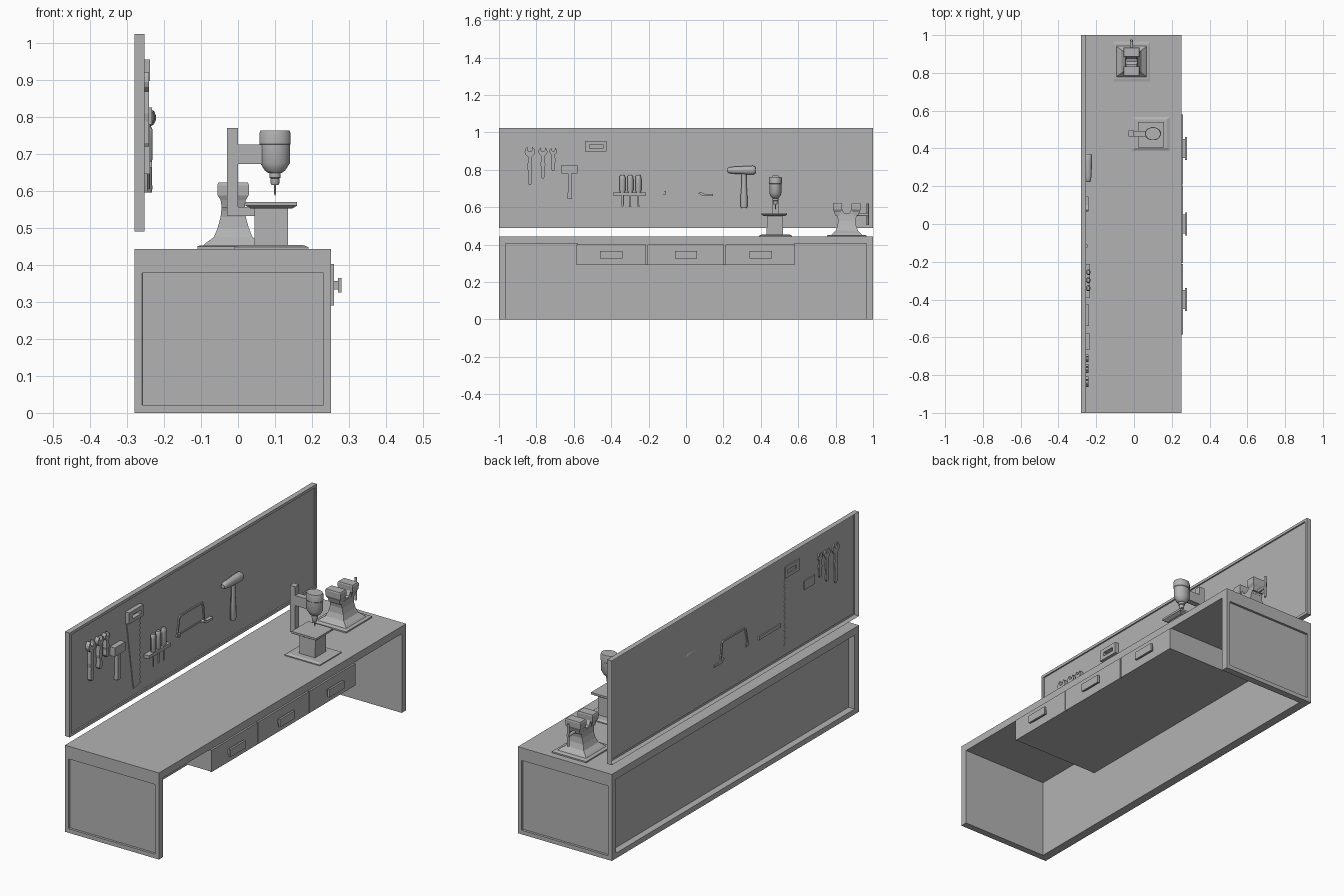
import bpy, bmesh
from math import pi, sin, cos, sqrt

if "Cube" in bpy.data.objects:
    bpy.data.objects.remove(bpy.data.objects["Cube"])

# Dark grey used on every part
grey = bpy.data.materials.new("dark_grey")
grey.diffuse_color = (.45, .45, .45, 1)
grey.use_nodes = True
grey.node_tree.nodes["Principled BSDF"].inputs["Base Color"].default_value = grey.diffuse_color


def finish(name, bm, smooth=False):
    bmesh.ops.recalc_face_normals(bm, faces=bm.faces[:])
    me = bpy.data.meshes.new(name)
    bm.to_mesh(me)
    bm.free()
    me.materials.append(grey)
    ob = bpy.data.objects.new(name, me)
    bpy.context.collection.objects.link(ob)
    if smooth:
        bpy.ops.object.select_all(action='DESELECT')
        ob.select_set(True)
        bpy.context.view_layer.objects.active = ob
        bpy.ops.object.shade_smooth_by_angle(angle=0.7)
    return ob


def plate_bm(pts, x0, x1):
    """Extrude a (y, z) outline along x."""
    bm = bmesh.new()
    a = [bm.verts.new((x0, y, z)) for y, z in pts]
    b = [bm.verts.new((x1, y, z)) for y, z in pts]
    bm.faces.new(a)
    bm.faces.new(b)
    for i in range(len(a)):
        j = (i + 1) % len(a)
        bm.faces.new((a[i], a[j], b[j], b[i]))
    bmesh.ops.recalc_face_normals(bm, faces=bm.faces[:])
    return bm


def plate(name, pts, x0, x1, smooth=False):
    return finish(name, plate_bm(pts, x0, x1), smooth)


def rect(y0, y1, z0, z1):
    return [(y0, z0), (y1, z0), (y1, z1), (y0, z1)]


def box(name, x0, x1, y0, y1, z0, z1):
    return plate(name, rect(y0, y1, z0, z1), x0, x1)


def recess(bm, face, border, depth, top=None):
    """Flat border around a face, then a straight-sided recess."""
    bmesh.ops.inset_region(bm, faces=[face], thickness=border)
    if top:
        for v in face.verts:
            if v.co.z > .2:
                v.co.z = top
    bmesh.ops.inset_region(bm, faces=[face], thickness=.0001, depth=-depth)


def loft(name, centre, sections, n=16, axis='Z'):
    """Rings of (position, half width x, half width other) along z or y."""
    bm = bmesh.new()
    k = sqrt(2) if n == 4 else 1
    rings = []
    for t, a, b in sections:
        ring = []
        for i in range(n):
            w = 2 * pi * (i + 0.5) / n
            u, v = centre[0] + a * k * cos(w), centre[1] + b * k * sin(w)
            ring.append(bm.verts.new((u, v, t) if axis == 'Z' else (u, t, v)))
        rings.append(ring)
    for r, s in zip(rings, rings[1:]):
        for i in range(n):
            j = (i + 1) % n
            bm.faces.new((r[i], r[j], s[j], s[i]))
    bm.faces.new(rings[0])
    bm.faces.new(rings[-1])
    return finish(name, bm, n > 4)


# Bench: top and ends as one arch, with a recessed panel in each end
bm = plate_bm([(-1, 0), (-1, .443), (1, .443), (1, 0),
               (.965, 0), (.965, .405), (-.965, .405), (-.965, 0)], -.28, .252)
for f in [f for f in bm.faces if abs(f.calc_center_median().y) > .99]:
    recess(bm, f, .03, .012, .378)
finish("bench_frame", bm)
box("bench_back_panel", -.245, -.235, -.965, .965, 0, .405)
box("bench_back_rail", -.28, -.245, -.965, .965, 0, .027)

# Drawers
box("drawer_case", -.24, .25, -.58, .58, .29, .405)
for i, (y0, y1) in enumerate([(-.585, -.213), (-.207, .203), (.21, .58)]):
    box(f"drawer_front_{i}", .25, .259, y0, y1, .29, .402)
    y = (-.4, 0, .4)[i]
    box(f"handle_stem_{i}", .257, .272, y - .05, y + .05, .333, .357)
    box(f"handle_plate_{i}", .27, .28, y - .06, y + .06, .325, .365)

# Tool board: open-backed tray with a framed front
bm = plate_bm(rect(-1, 1, .49, 1.024), -.28, -.253)
back = [f for f in bm.faces if f.calc_center_median().x < -.279]
front = [f for f in bm.faces if f.calc_center_median().x > -.254]
recess(bm, front[0], .02, .007)
bmesh.ops.delete(bm, geom=back, context='FACES_ONLY')
finish("tool_board", bm)

# Drill press
c = (.1, .478)
loft("drill_base", (.09, .478), [(.44, .1, .088), (.448, .1, .088), (.454, .085, .076)], 4)
loft("drill_pedestal", (.09, .475), [(.45, .045, .044), (.557, .045, .042)], 4)
loft("drill_table", (.09, .472), [(.552, .055, .055), (.56, .07, .068), (.57, .07, .068)], 4)
box("drill_bracket", -.03, .06, .463, .493, .532, .556)
box("drill_column", -.03, 0, .462, .494, .532, .77)
box("drill_arm", -.005, .08, .463, .493, .673, .725)
loft("drill_head", c, [(.648, .018, .016), (.655, .028, .024), (.675, .041, .033), (.725, .041, .033),
                       (.727, .043, .035), (.755, .043, .035), (.763, .04, .033)])
loft("drill_chuck", c, [(.616, .01, .01), (.62, .012, .012), (.634, .012, .012),
                        (.636, .016, .016), (.655, .016, .016)], 12)
loft("drill_bit", c, [(.588, .001, .001), (.595, .003, .003), (.618, .003, .003)], 8)

# Bench vice
v = (-.013, .86)
loft("vice_base", v, [(.44, .097, .105), (.45, .097, .105), (.453, .09, .092)], 4)
loft("vice_pedestal", v, [(.45, .083, .085), (.46, .073, .075), (.475, .052, .06), (.5, .042, .05),
                          (.53, .034, .047), (.56, .031, .052)], 4)
for s, n in ((-1, "front"), (1, "rear")):
    jaw = [(0, .55), (.05, .545), (.062, .575), (.073, .6), (.03, .6), (.015, .57), (0, .565)]
    plate(f"vice_jaw_{n}", [(v[1] + s * y, z) for y, z in jaw], v[0] - .03, v[0] + .03)
    loft(f"vice_jaw_block_{n}", (v[0], v[1] + s * .05),
         [(.555, .031, .012), (.575, .034, .018), (.588, .042, .024), (.615, .043, .025), (.622, .04, .023)], 4)
loft("vice_screw", (v[0], .56), [(.9, .008, .008), (.975, .008, .008)], 12, 'Y')
loft("vice_handle", (v[0], .972), [(.505, .006, .006), (.62, .006, .006)], 10)

X0 = -.266  # tools sit slightly through the board

# Wrenches: open jaw on a slim shank
for i, (y, top, bottom) in enumerate([(-.835, .925, .72), (-.765, .922, .755), (-.71, .92, .795)]):
    r = .028 - .004 * i
    cz = top - r
    L = cz - r - bottom
    right = [(.005, bottom), (.011, bottom + .01), (.009, bottom + L * .45),
             (.013, bottom + L * .6), (.009, bottom + L)]
    right += [(r * cos(a), cz + r * sin(a)) for a in (-1.05, -.6, -.1, .4, .85, 1.1)]
    right += [(r * .42, cz + r * .3), (r * .25, cz)]
    pts = [(y + a, z) for a, z in right] + [(y - a, z) for a, z in reversed(right)]
    plate(f"wrench_{i}", pts, X0, -.24)

# Mallet
box("mallet_head", X0, -.232, -.665, -.58, .78, .825)
plate("mallet_handle", [(-.633, .645), (-.609, .645), (-.612, .78), (-.63, .78)], -.258, -.238)

# Hand saw: grip as a ring plus a toothed blade
for n, r in (("top", (-.54, -.425, .935, .955)), ("bottom", (-.54, -.425, .897, .915)),
             ("left", (-.54, -.515, .915, .935)), ("right", (-.445, -.425, .915, .935))):
    box(f"saw_grip_{n}", X0, -.238, *r)
teeth = []
for i in range(14):
    z = .55 + i * .025
    teeth += [(-.42, z), (-.43, z + .023)]
plate("saw_blade", [(-.535, .9), (-.478, .54)] + teeth, -.2615, -.256)

# Screwdrivers in a rack
box("screwdriver_rack", X0, -.232, -.39, -.213, .663, .68)
for i, y in enumerate((-.34, -.298, -.255)):
    loft(f"screwdriver_grip_{i}", (-.242, y), [(.68, .01, .012), (.69, .012, .016), (.75, .012, .016),
                                              (.765, .012, .015), (.772, .008, .01)], 10)
    loft(f"screwdriver_shaft_{i}", (-.242, y), [(.605, .004, .006), (.615, .004, .005), (.69, .004, .005)], 8)

# Hacksaw: bent frame, thin blade, grip
plate("hacksaw_frame", [(-.122, .67), (-.103, .757), (-.095, .763), (.072, .763), (.08, .757), (.09, .67),
                        (.098, .67), (.088, .762), (.076, .771), (-.098, .771), (-.111, .762), (-.13, .67)],
      X0, -.254)
box("hacksaw_blade", -.259, -.256, -.125, .095, .672, .68)
box("hacksaw_peg", X0, -.246, -.124, -.108, .668, .686)
plate("hacksaw_grip", [(.065, .675), (.075, .683), (.1, .672), (.145, .672), (.145, .66), (.09, .66)], X0, -.242)

# Hammer with a rounded head
loft("hammer_handle", (-.244, .31), [(.595, .012, .015), (.605, .013, .019), (.68, .012, .017),
                                     (.72, .01, .013), (.785, .01, .012)], 10)
loft("hammer_head", (-.242, .798), [(.222, .01, .01), (.23, .014, .016), (.25, .017, .019), (.29, .019, .021),
                                    (.33, .021, .024), (.358, .021, .025), (.368, .018, .021),
                                    (.371, .014, .016)], 12, 'Y')
